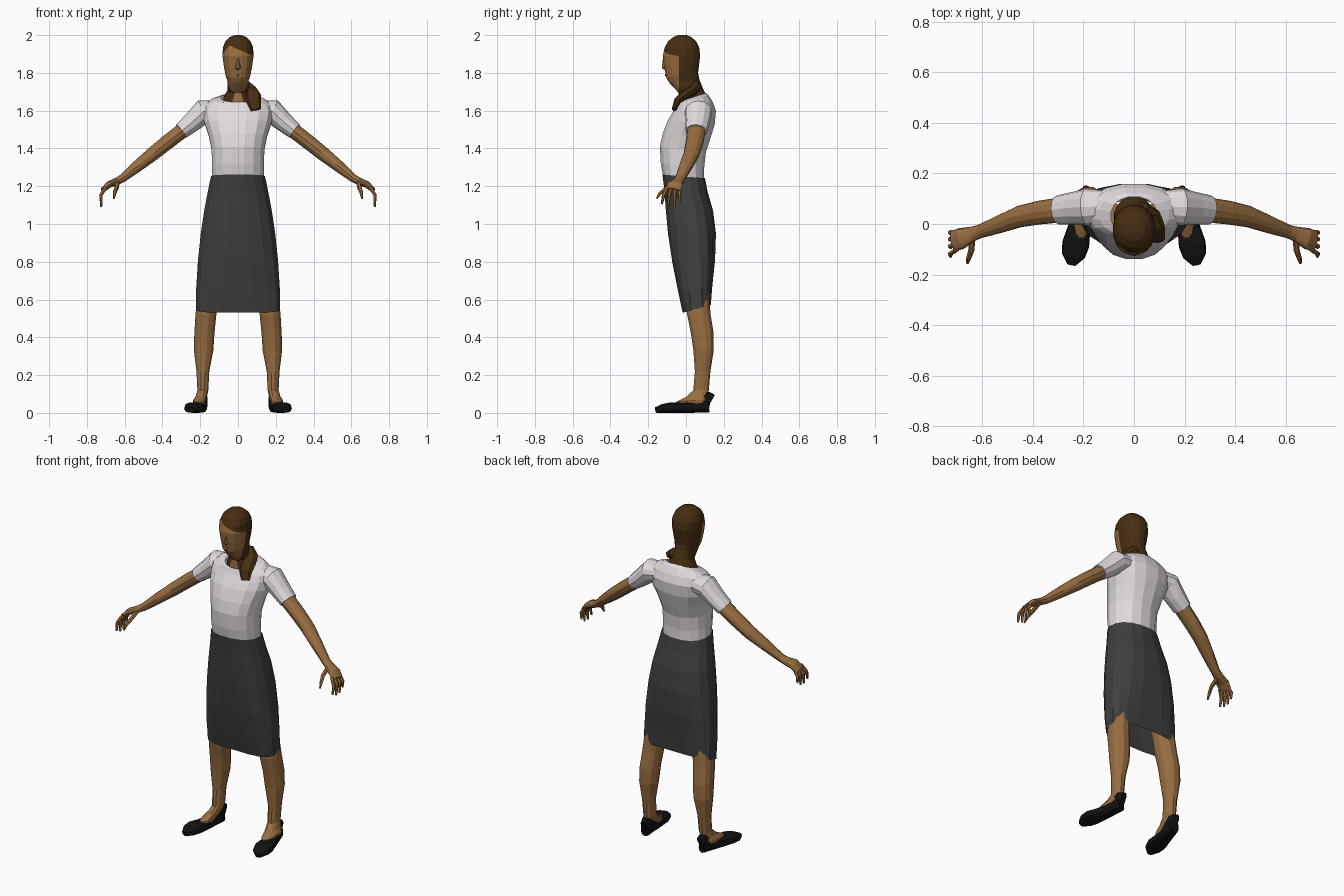
import bpy, bmesh, math
from mathutils import Vector


def material(name, rgb):
    m = bpy.data.materials.new(name)
    m.diffuse_color = (*rgb, 1)
    return m


SKIN = material("tan skin", (0.32, 0.155, 0.052))
HAIR = material("dark brown hair", (0.062, 0.028, 0.006))
SHIRT = material("off white cloth", (0.76, 0.71, 0.74))
SKIRT = material("charcoal cloth", (0.05, 0.05, 0.052))
SHOE = material("black leather", (0.006, 0.006, 0.007))


def power(v, e):
    return math.copysign(abs(v) ** (2 / e), v)


def level(zf, zb, rx, yf, yb, cx=0.0, e=2.2, n=16):
    """Horizontal ring; zf and zb are the heights at its front and back."""
    pts = []
    for i in range(n):
        a = 2 * math.pi * (i + 0.5) / n
        s = power(math.sin(a), e) / power(math.sin(math.pi / 2 * (1 - 2 / n * 0.5)), e)
        s = max(-1, min(1, s))
        x = cx + rx * power(math.cos(a), e)
        pts.append(Vector((x, (yf + yb) / 2 + s * (yb - yf) / 2,
                           zf + (zb - zf) * (s + 1) / 2)))
    return pts


def tube(path, n=10, hint=(0, 1, 0), e=2.0):
    """Rings along a path of (x, y, z, radius along hint, other radius)."""
    c = [Vector(p[:3]) for p in path]
    rings = []
    for i, p in enumerate(path):
        t = (c[min(i + 1, len(c) - 1)] - c[max(i - 1, 0)]).normalized()
        h = Vector(hint)
        u = (h - t * h.dot(t)).normalized()
        v = t.cross(u)
        rings.append([c[i] + u * p[3] * power(math.cos(2 * math.pi * k / n), e)
                      + v * p[4] * power(math.sin(2 * math.pi * k / n), e) for k in range(n)])
    return rings


def loft(name, parts, mat, mirror=False, caps=True):
    """Skin one or more lists of rings into a flat-shaded object."""
    bm = bmesh.new()
    for rings in parts:
        vs = [[bm.verts.new(p) for p in r] for r in rings]
        n = len(vs[0])
        for a, b in zip(vs, vs[1:]):
            for i in range(n):
                j = (i + 1) % n
                bm.faces.new((a[i], a[j], b[j], b[i]))
        if caps:
            bm.faces.new(vs[0])
            bm.faces.new(vs[-1])
    bmesh.ops.recalc_face_normals(bm, faces=bm.faces[:])
    me = bpy.data.meshes.new(name)
    bm.to_mesh(me)
    bm.free()
    me.materials.append(mat)
    ob = bpy.data.objects.new(name, me)
    bpy.context.collection.objects.link(ob)
    if mirror:
        mod = ob.modifiers.new("mirror", 'MIRROR')
        mod.use_mirror_merge = False
    return ob


# Shirt body, waist to neckline
loft("shirt_body", [[level(*r) for r in [
    (1.25, 1.23, 0.140, -0.122, 0.098),
    (1.32, 1.30, 0.140, -0.135, 0.098),
    (1.41, 1.38, 0.142, -0.140, 0.107),
    (1.48, 1.46, 0.158, -0.125, 0.133),
    (1.55, 1.53, 0.182, -0.097, 0.154),
    (1.59, 1.60, 0.190, -0.073, 0.160),
    (1.62, 1.645, 0.180, -0.056, 0.143),
    (1.64, 1.68, 0.140, -0.048, 0.122),
    (1.645, 1.695, 0.092, -0.044, 0.108)]]], SHIRT, caps=False)

# Short sleeves
loft("sleeves", [tube([
    (0.10, 0.07, 1.605, 0.060, 0.050),
    (0.185, 0.067, 1.595, 0.073, 0.064),
    (0.245, 0.062, 1.537, 0.064, 0.052),
    (0.300, 0.055, 1.492, 0.058, 0.044)], 12)], SHIRT, mirror=True)

# Pencil skirt, open at the tilted hem
loft("skirt", [[level(*r) for r in [
    (1.262, 1.242, 0.145, -0.126, 0.102, 0, 2.3),
    (1.17, 1.17, 0.163, -0.115, 0.116, 0, 2.3),
    (1.07, 1.07, 0.182, -0.108, 0.145, 0, 2.4),
    (0.95, 0.95, 0.200, -0.097, 0.160, 0, 2.5),
    (0.80, 0.81, 0.215, -0.074, 0.155, 0, 2.8),
    (0.64, 0.67, 0.224, -0.042, 0.140, 0, 3.2),
    (0.53, 0.572, 0.225, -0.018, 0.132, 0, 3.5)]]], SKIRT, caps=False)

# Legs and insteps
loft("legs", [[level(*r, n=12) for r in [
    (0.76, 0.76, 0.066, -0.02, 0.125, 0.130),
    (0.62, 0.62, 0.060, 0.002, 0.123, 0.158),
    (0.52, 0.52, 0.057, 0.005, 0.132, 0.170),
    (0.42, 0.42, 0.055, 0.025, 0.148, 0.178),
    (0.33, 0.33, 0.053, 0.038, 0.148, 0.182),
    (0.22, 0.22, 0.035, 0.046, 0.130, 0.186),
    (0.12, 0.12, 0.030, 0.038, 0.122, 0.186),
    (0.085, 0.09, 0.031, 0.000, 0.118, 0.194),
    (0.058, 0.07, 0.034, -0.055, 0.110, 0.206),
    (0.025, 0.03, 0.030, -0.06, 0.100, 0.206)]]], SKIN, mirror=True)

# Flat shoes, toes turned out
heel, toe = Vector((0.187, 0.125, 0)), Vector((0.247, -0.160, 0))
shoe = []
for t, w, h in [(0, 0.018, 0.105), (0.05, 0.030, 0.122), (0.17, 0.035, 0.088),
                (0.32, 0.038, 0.060), (0.52, 0.046, 0.054), (0.72, 0.054, 0.056),
                (0.88, 0.046, 0.046), (1.0, 0.018, 0.030)]:
    p = heel.lerp(toe, t)
    shoe.append((p.x, p.y, h / 2, w, h / 2))
loft("shoes", [tube(shoe, 12, (1, 0, 0), 2.8)], SHOE, mirror=True)

# Arms, palms, fingers and thumbs
arm = tube([
    (0.27, 0.058, 1.513, 0.050, 0.040),
    (0.375, 0.045, 1.432, 0.047, 0.039),
    (0.45, 0.030, 1.372, 0.043, 0.037),
    (0.53, 0.000, 1.308, 0.036, 0.031),
    (0.61, -0.030, 1.243, 0.027, 0.022),
    (0.64, -0.040, 1.226, 0.030, 0.020),
    (0.685, -0.058, 1.208, 0.043, 0.018),
    (0.715, -0.068, 1.180, 0.040, 0.013)], 12)
fingers = [tube([
    (0.700, y, 1.195, 0.011, 0.011),
    (0.726, y - dy, 1.152, 0.010, 0.010),
    (0.724, y - 1.6 * dy, tip, 0.005, 0.006)], 6)
    for y, dy, tip in [(-0.100, 0.018, 1.105), (-0.078, 0.010, 1.090),
                       (-0.056, 0.004, 1.092), (-0.036, -0.002, 1.115)]]
thumb = tube([
    (0.640, -0.055, 1.218, 0.014, 0.014),
    (0.643, -0.105, 1.190, 0.012, 0.012),
    (0.653, -0.135, 1.165, 0.010, 0.010),
    (0.658, -0.155, 1.135, 0.005, 0.005)], 6, (1, 0, 0))
loft("arms_and_hands", [arm, thumb] + fingers, SKIN, mirror=True)

# Head and neck; the hair area is cut along the hairline
head = loft("head", [[level(*r, n=16) for r in [
    (1.60, 1.65, 0.080, -0.040, 0.095),
    (1.65, 1.685, 0.078, -0.043, 0.106),
    (1.695, 1.72, 0.056, -0.040, 0.090),
    (1.745, 1.765, 0.056, -0.088, 0.072),
    (1.775, 1.80, 0.066, -0.106, 0.065),
    (1.83, 1.84, 0.076, -0.116, 0.070),
    (1.89, 1.89, 0.084, -0.124, 0.076),
    (1.935, 1.935, 0.081, -0.114, 0.071),
    (1.968, 1.968, 0.068, -0.095, 0.054),
    (1.990, 1.990, 0.045, -0.068, 0.028),
    (2.0, 2.0, 0.018, -0.040, 0.004)]]], SKIN)
head.data.materials.append(HAIR)
bm = bmesh.new()
bm.from_mesh(head.data)
for co, no in [((0, -0.038, 0), (0, 1, 0)), ((0, 0, 1.925), (0.42, 0, 1)),
               ((0, 0, 2.0), (-1.2, 0, 1))]:
    bmesh.ops.bisect_plane(bm, geom=bm.verts[:] + bm.edges[:] + bm.faces[:],
                           plane_co=co, plane_no=no)
for f in bm.faces:
    c = f.calc_center_median()
    f.material_index = int(c.y > -0.038 or c.z > min(1.925 - 0.42 * c.x, 2.0 + 1.2 * c.x))
bm.to_mesh(head.data)
bm.free()

# Nose and lips
loft("nose", [tube([
    (0, -0.115, 1.885, 0.006, 0.006),
    (0, -0.118, 1.845, 0.010, 0.010),
    (0, -0.116, 1.828, 0.015, 0.013),
    (0, -0.108, 1.818, 0.010, 0.006)], 6, (1, 0, 0))], SKIN)
loft("lips", [tube([
    (-0.024, -0.094, 1.788, 0.003, 0.003),
    (0, -0.106, 1.789, 0.008, 0.006),
    (0.024, -0.094, 1.788, 0.003, 0.003)], 6, (0, 0, 1))], SKIN)

# Lock of hair over one shoulder
loft("shoulder_hair", [tube([
    (0.035, 0.060, 1.740, 0.025, 0.030),
    (0.065, 0.035, 1.705, 0.040, 0.028),
    (0.080, -0.010, 1.680, 0.042, 0.026),
    (0.083, -0.045, 1.650, 0.040, 0.020),
    (0.095, -0.062, 1.605, 0.028, 0.014)], 8, (1, 0, 0))], HAIR)
